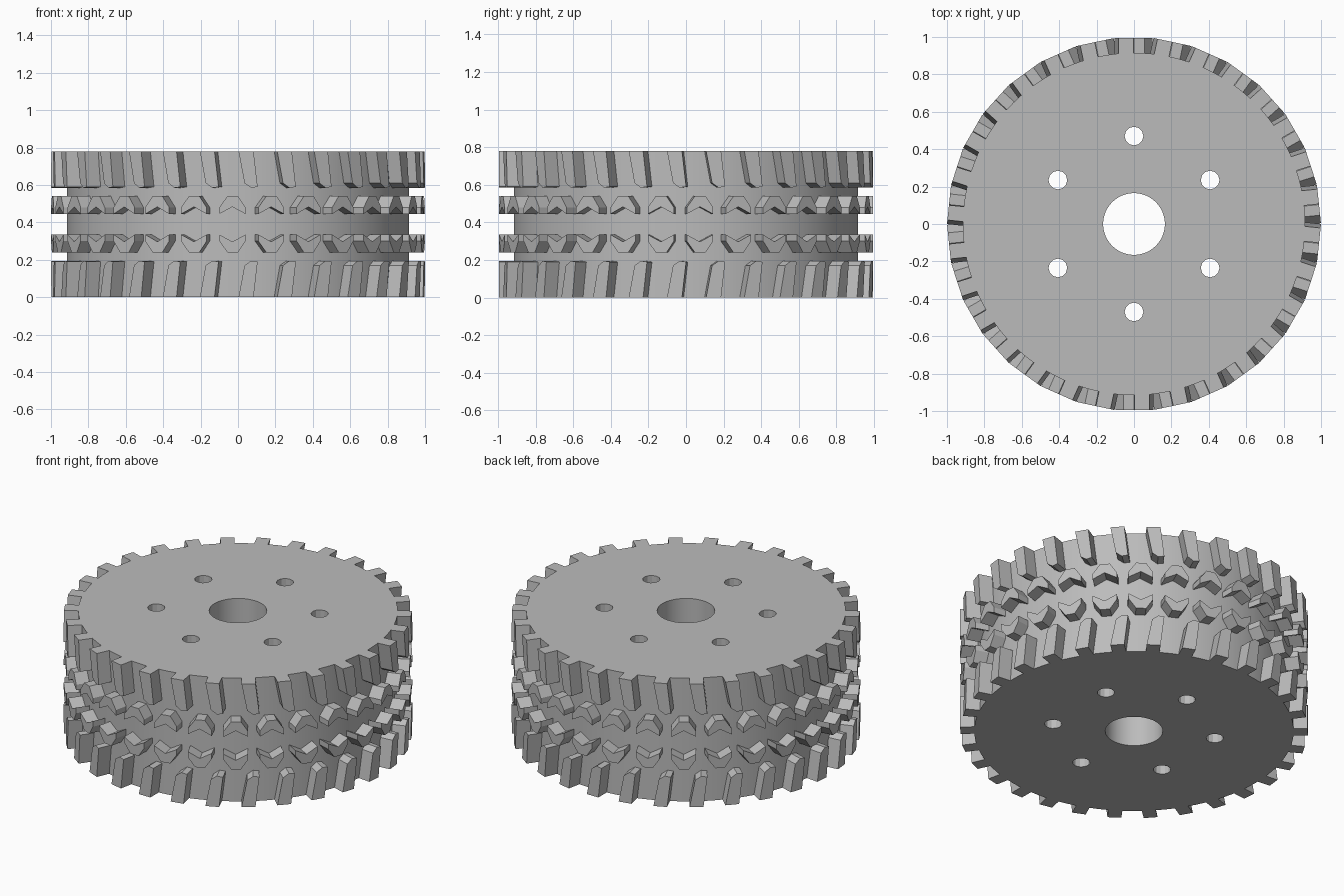
import bpy, bmesh
from math import sin, cos, pi, radians
from mathutils import Matrix, Vector

cube = bpy.data.objects.get("Cube")
if cube:
    bpy.data.objects.remove(cube, do_unlink=True)

HEIGHT = 0.78
BODY_RADIUS = 0.915
COUNT = 30                                # tread repeats around the wheel
OUTER = cos(pi / COUNT)                   # flat tread faces, corners at radius 1

grey = bpy.data.materials.new("rubber_grey")
grey.use_nodes = True
grey.diffuse_color = (0.5, 0.5, 0.5, 1)
grey.node_tree.nodes["Principled BSDF"].inputs["Base Color"].default_value = (0.5, 0.5, 0.5, 1)


def make_object(name, bm):
    bmesh.ops.recalc_face_normals(bm, faces=bm.faces[:])
    mesh = bpy.data.meshes.new(name)
    bm.to_mesh(mesh)
    bm.free()
    mesh.materials.append(grey)
    obj = bpy.data.objects.new(name, mesh)
    bpy.context.collection.objects.link(obj)
    return obj


def add_loop(bm, x, y, radius, segments):
    verts = [bm.verts.new((x + radius * cos(2 * pi * i / segments),
                           y + radius * sin(2 * pi * i / segments), 0))
             for i in range(segments)]
    return [bm.edges.new((verts[i - 1], verts[i])) for i in range(segments)]


def extrude(bm, faces, offset):
    result = bmesh.ops.extrude_face_region(bm, geom=faces, use_keep_orig=True)
    moved = [v for v in result["geom"] if isinstance(v, bmesh.types.BMVert)]
    bmesh.ops.translate(bm, verts=moved, vec=offset)


# Wheel body: a disc with an axle hole and six bolt holes, extruded upward
bm = bmesh.new()
edges = add_loop(bm, 0, 0, BODY_RADIUS, 120) + add_loop(bm, 0, 0, 0.165, 64)
for k in range(6):
    a = radians(30 + 60 * k)
    edges += add_loop(bm, 0.47 * cos(a), 0.47 * sin(a), 0.05, 12)
bmesh.ops.triangle_fill(bm, edges=edges, use_beauty=True, normal=Vector((0, 0, 1)))
extrude(bm, bm.faces[:], (0, 0, HEIGHT))
body = make_object("wheel_body", bm)
bpy.ops.object.select_all(action='DESELECT')
body.select_set(True)
bpy.context.view_layer.objects.active = body
bpy.ops.object.shade_smooth_by_angle(angle=radians(25))

# Tread block outlines (x, z) as seen on the front facet, upper half
SHOULDER = [(0.003, HEIGHT), (0.083, HEIGHT), (0.105, 0.59),
            (0.07, 0.585), (0.035, 0.61)]
CHEVRON = [(-0.10, 0.445), (-0.10, 0.48), (-0.057, 0.54), (0.0, 0.54),
           (0.04, 0.48), (0.04, 0.445), (-0.03, 0.483)]


def tread_ring(name, outline, lower):
    bm = bmesh.new()
    for k in range(COUNT):
        turn = Matrix.Rotation(2 * pi * k / COUNT, 3, 'Z')
        rings = [[bm.verts.new(turn @ Vector((x, -r, HEIGHT - z if lower else z)))
                  for x, z in outline] for r in (0.89, OUTER)]
        bm.faces.new(rings[0])
        bm.faces.new(rings[1])
        for i in range(len(outline)):
            bm.faces.new((rings[0][i - 1], rings[0][i], rings[1][i], rings[1][i - 1]))
    return make_object(name, bm)


# Four rings of tread, the lower two mirrored from the upper two
for part, outline in (("shoulder_lugs", SHOULDER), ("chevron_blocks", CHEVRON)):
    tread_ring("upper_" + part, outline, False)
    tread_ring("lower_" + part, outline, True)
